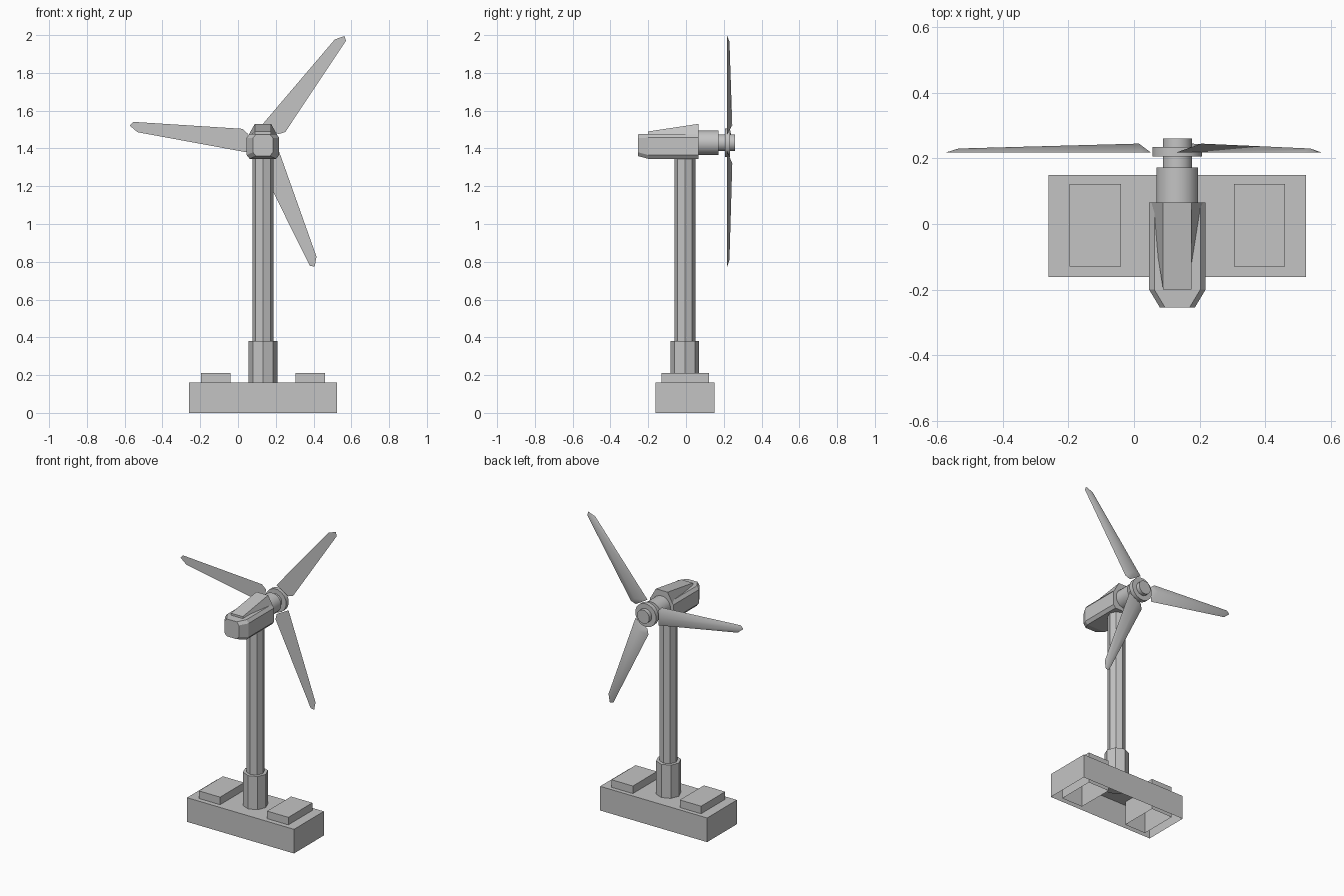
import bpy, bmesh, math
from math import sin, cos, radians, pi

cube = bpy.data.objects.get("Cube")
if cube:
    bpy.data.objects.remove(cube, do_unlink=True)

grey = bpy.data.materials.new("plain grey")
grey.use_nodes = True
grey.diffuse_color = (0.55, 0.55, 0.55, 1)
grey.node_tree.nodes["Principled BSDF"].inputs["Base Color"].default_value = (0.55, 0.55, 0.55, 1)

CX, CY, HUB_Z = 0.132, -0.006, 1.43


def make(name, verts, faces, smooth=None):
    mesh = bpy.data.meshes.new(name)
    mesh.from_pydata(verts, [], faces)
    bm = bmesh.new()
    bm.from_mesh(mesh)
    bmesh.ops.recalc_face_normals(bm, faces=bm.faces)
    bm.to_mesh(mesh)
    bm.free()
    mesh.materials.append(grey)
    obj = bpy.data.objects.new(name, mesh)
    bpy.context.collection.objects.link(obj)
    if smooth:
        bpy.ops.object.select_all(action='DESELECT')
        obj.select_set(True)
        bpy.context.view_layer.objects.active = obj
        bpy.ops.object.shade_smooth_by_angle(angle=radians(smooth))
    return obj


def loft(name, rings, smooth=None, caps=(True, True)):
    """Skin a list of equal closed rings."""
    n = len(rings[0])
    faces = [(r * n + i, r * n + (i + 1) % n, (r + 1) * n + (i + 1) % n, (r + 1) * n + i)
             for r in range(len(rings) - 1) for i in range(n)]
    if caps[0]:
        faces.append(tuple(range(n)))
    if caps[1]:
        faces.append(tuple(range((len(rings) - 1) * n, len(rings) * n)))
    return make(name, [v for ring in rings for v in ring], faces, smooth)


def open_box(name, x, y, hx, hy, top):
    """Box without a floor."""
    corners = [(-1, -1), (1, -1), (1, 1), (-1, 1)]
    rings = [[(x + a * hx, y + b * hy, z) for a, b in corners] for z in (0, top)]
    loft(name, rings, caps=(False, True))


def post(name, r, z0, z1):
    loft(name, [[(CX + r * cos(i * pi / 4), CY + r * sin(i * pi / 4), z) for i in range(8)]
                for z in (z0, z1)])


def axle(name, r, y0, y1, sides=16):
    step = 2 * pi / sides
    loft(name, [[(CX + r * cos((i + .5) * step), y, HUB_Z + r * sin((i + .5) * step))
                 for i in range(sides)] for y in (y0, y1)], smooth=30)


# Hollow base with two hollow blocks through it
open_box("base", CX, CY, 0.392, 0.156, 0.16)
for side, label in ((-1, "right"), (1, "left")):
    open_box(label + "_block", CX + side * 0.25, -0.004, 0.078, 0.126, 0.21)

# Tower
post("tower_collar", 0.076, 0.14, 0.38)
post("tower", 0.055, 0.38, 1.36)


# Nacelle housing with bevelled long edges and a tapered nose
def housing_ring(y, w, z0, z1):
    c, d = 0.016, 0.02
    half = [(w - c, z0), (w, z0 + d), (w, z1 - d), (w - c, z1)]
    return [(CX + x, y, z) for x, z in half] + [(CX - x, y, z) for x, z in reversed(half)]


loft("nacelle", [housing_ring(-0.255, 0.053, 1.36, 1.475),
                 housing_ring(-0.2, 0.086, 1.345, 1.477),
                 housing_ring(0.066, 0.086, 1.345, 1.477)])

# Sloping ridge on the housing
ridge = [(-.043, -.2, 1.455), (.043, -.2, 1.455), (.085, .066, 1.455), (-.085, .066, 1.455),
         (-.043, -.2, 1.49), (.043, -.2, 1.49), (.043, .066, 1.53), (-.043, .066, 1.53)]
loft("nacelle_ridge", [[(CX + x, y, z) for x, y, z in ring] for ring in (ridge[:4], ridge[4:])])

# Rotor shaft parts
axle("neck", 0.065, 0.066, 0.172)
axle("shaft", 0.045, 0.172, 0.26)
axle("hub_disc", 0.077, 0.206, 0.234)

# Blades: flat on one side, raised along a spine on the other
OUTLINE = [(.075, .062), (.665, .037), (.711, .008), (.696, -.014), (.118, -.058), (.087, -.037)]
SPINE = [(.118, 0, .245), (.672, .01, .23)]
FACES = [(0, 1, 2, 3, 4, 5), (0, 1, 7, 6), (1, 2, 7), (2, 3, 7), (3, 4, 6, 7), (4, 5, 6), (5, 0, 6)]
for k, label in enumerate(("upper", "side", "lower")):
    a = radians(52 + 120 * k)
    pts = [(u, v, .218) for u, v in OUTLINE] + SPINE
    make(label + "_blade",
         [(CX + u * cos(a) - v * sin(a), y, HUB_Z + u * sin(a) + v * cos(a)) for u, v, y in pts],
         FACES, smooth=60)
